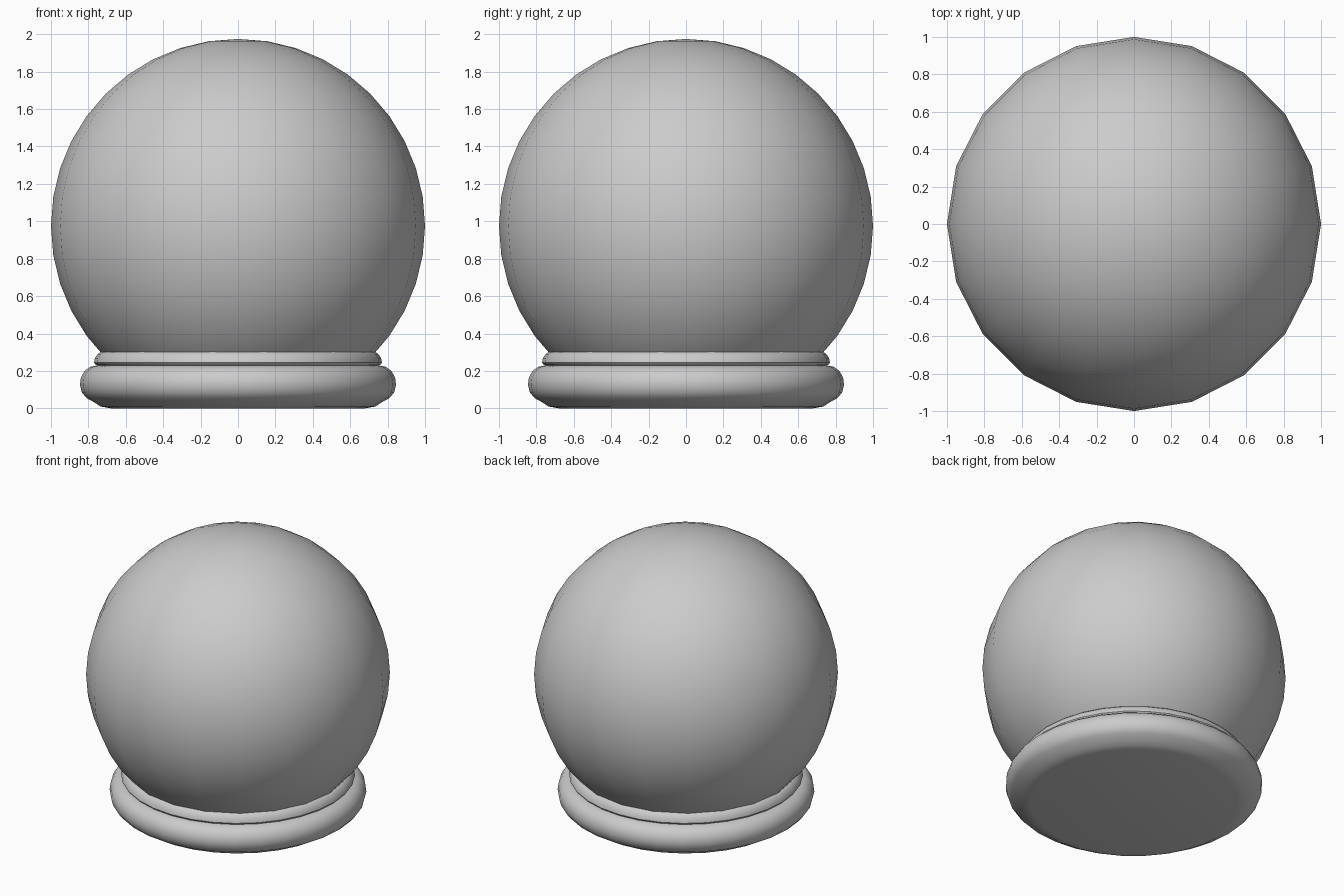
import bpy, bmesh, math

if "Cube" in bpy.data.objects:
    bpy.data.objects.remove(bpy.data.objects["Cube"])


def finish(name, bm, angle):
    bmesh.ops.recalc_face_normals(bm, faces=bm.faces)
    mesh = bpy.data.meshes.new(name)
    bm.to_mesh(mesh)
    bm.free()
    obj = bpy.data.objects.new(name, mesh)
    bpy.context.collection.objects.link(obj)
    bpy.ops.object.select_all(action='DESELECT')
    obj.select_set(True)
    bpy.context.view_layer.objects.active = obj
    bpy.ops.object.shade_smooth_by_angle(angle=math.radians(angle))
    return obj


def lathe(name, profile, steps, angle=40):
    """Revolve (radius, height) points about z."""
    bm = bmesh.new()
    verts = [bm.verts.new((r, 0, z)) for r, z in profile]
    edges = [bm.edges.new(pair) for pair in zip(verts, verts[1:])]
    bmesh.ops.spin(bm, geom=verts + edges, axis=(0, 0, 1), cent=(0, 0, 0),
                   angle=math.tau, steps=steps, use_duplicate=False)
    bmesh.ops.remove_doubles(bm, verts=bm.verts, dist=0.0005)
    return finish(name, bm, angle)


# Globe: 20-sided sphere with its bottom sunk into the base
CENTER = 0.975
globe = [(math.cos(math.radians(a)), CENTER + math.sin(math.radians(a)))
         for a in range(-54, 90, 9)]
globe = [(0, globe[0][1])] + globe + [(0, CENTER + 1)]
lathe("globe", globe, 20)

# Rounded foot of the stand
lathe("base", [(0, 0), (0.68, 0.0), (0.735, 0.01), (0.765, 0.03), (0.81, 0.055),
               (0.835, 0.085), (0.845, 0.125), (0.84, 0.165), (0.82, 0.2),
               (0.79, 0.222), (0.75, 0.23), (0, 0.23)], 32)

# Slim collar that holds the globe
lathe("collar", [(0, 0.22), (0.74, 0.225), (0.76, 0.232), (0.77, 0.245),
                 (0.765, 0.268), (0.75, 0.29), (0.735, 0.302), (0.70, 0.305),
                 (0, 0.305)], 32)
